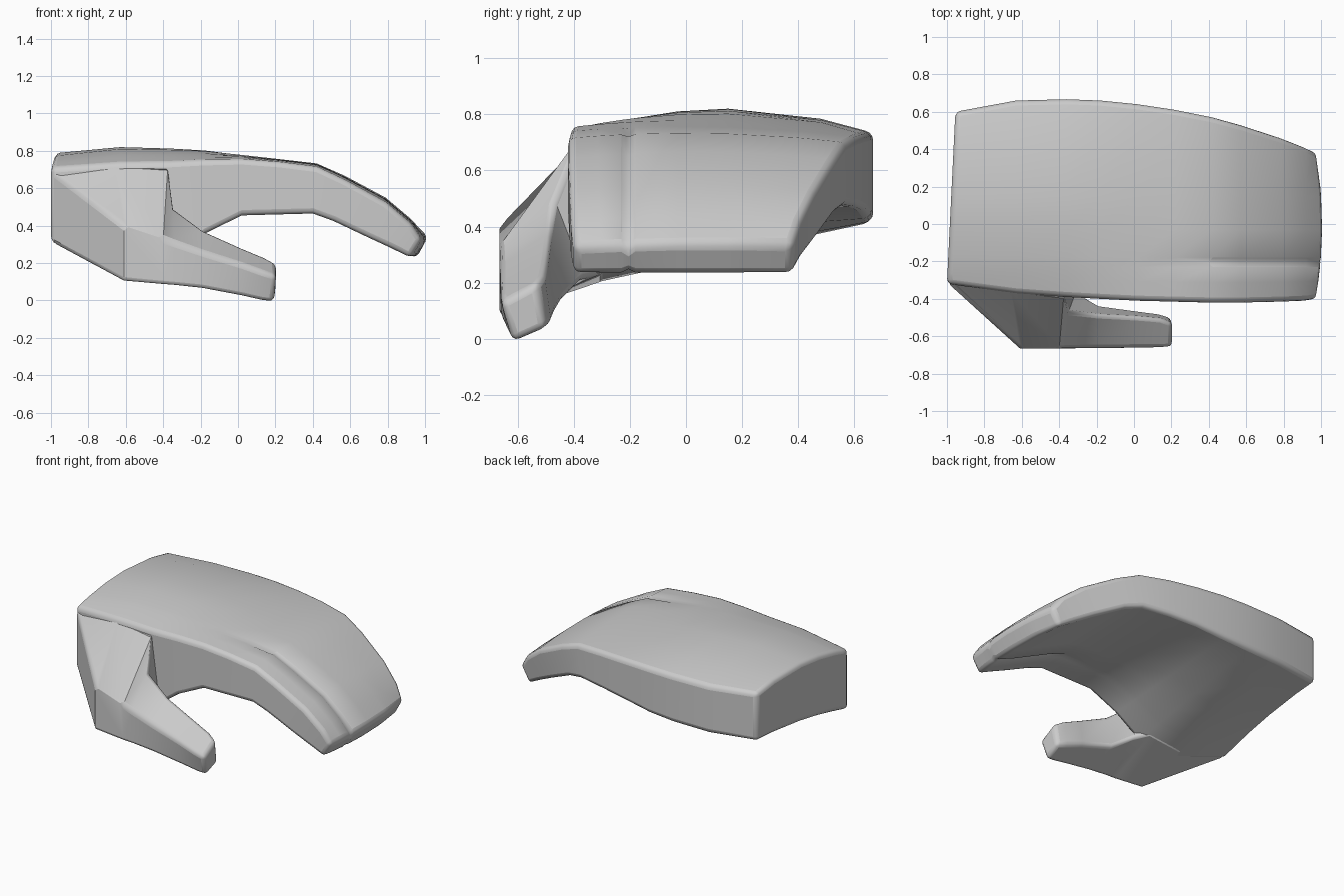
import bpy, bmesh


def loft(name, rings, bevel, strip_caps=False):
    """Skin a list of equal-length point rings, cap both ends, soften edges."""
    bm = bmesh.new()
    vr = [[bm.verts.new(p) for p in r] for r in rings]
    n = len(vr[0])
    for a, b in zip(vr, vr[1:]):
        for i in range(n):
            j = (i + 1) % n
            bm.faces.new((a[i], a[j], b[j], b[i]))
    for r in (vr[0], vr[-1]):
        if strip_caps:             # strips keep the groove clean
            for i in range(n // 2 - 1):
                bm.faces.new((r[i], r[i + 1], r[n - 2 - i], r[n - 1 - i]))
        else:
            bm.faces.new(r)
    bmesh.ops.recalc_face_normals(bm, faces=bm.faces[:])
    me = bpy.data.meshes.new(name)
    bm.to_mesh(me)
    bm.free()
    ob = bpy.data.objects.new(name, me)
    bpy.context.collection.objects.link(ob)
    mod = ob.modifiers.new("soft_edges", 'BEVEL')
    mod.width = bevel
    mod.segments = 3
    mod.limit_method = 'ANGLE'
    mod.angle_limit = 0.9
    bpy.ops.object.select_all(action='DESELECT')
    bpy.context.view_layer.objects.active = ob
    ob.select_set(True)
    bpy.ops.object.shade_smooth_by_angle(angle=0.7)
    return ob


# Palm and fingers: x top, x bottom, y front, y back,
# top z front, crown height, top z back, bottom z front, bottom z back, groove depth
sections = [
    (-1.00, -1.00, -.32, .60, .71, .06, .745, .305, .42, 0),
    (-.63, -.63, -.37, .66, .735, .085, .735, .19, .415, 0),
    (-.36, -.36, -.39, .667, .74, .075, .735, .22, .42, 0),
    (-.18, -.18, -.40, .66, .75, .06, .735, .355, .43, 0),
    (.02, .02, -.41, .64, .755, .035, .73, .455, .455, 0),
    (.22, .21, -.415, .61, .74, .025, .72, .46, .47, .004),
    (.42, .40, -.42, .57, .715, .025, .70, .465, .475, .015),
    (.57, .51, -.42, .53, .645, .025, .64, .425, .445, .02),
    (.79, .70, -.415, .46, .525, .025, .525, .335, .35, .02),
    (.92, .82, -.41, .41, .415, .02, .425, .28, .285, .02),
    (1.015, .955, -.40, .38, .325, .01, .335, .228, .228, .02),
]
G = -.205
rings = []
for k, (xt, xb, y0, y1, tf, crown, tb, bf, bb, dip) in enumerate(sections):

    def xpos(x, y):
        if k == 0:                                # slanted wrist
            return x + .045 * max(0, (y + .32) / .92)
        u = (2 * y - y0 - y1) / (y1 - y0)         # bowed fingertips
        return x - (.035 * u * u if k == len(sections) - 1 else 0)

    top, bot = [], []
    for y in (y0, (y0 + G) / 2, G - .025, G, G + .025, -.03, .15, y1 - .18, y1):
        t = (y - y0) / (y1 - y0)
        d = dip if y == G else 0
        arch = .03 * 4 * t * (1 - t) if k == 0 else 0
        top.append((xpos(xt, y), y, tf + (tb - tf) * t + crown * 4 * t * (1 - t) - d))
        bot.append((xpos(xb, y), y, bf + (bb - bf) * t + d * .6 + arch))
    rings.append(top + bot[::-1])
loft("palm_and_fingers", rings, .035, True)

# Thumb with web: outer bottom, outer top, inner top, inner bottom
thumb = [
    [(-.985, -.325, .30), (-.985, -.325, .685), (-.985, -.28, .70), (-.985, -.25, .33)],
    [(-.61, -.665, .10), (-.61, -.665, .40), (-.66, -.34, .735), (-.62, -.28, .21)],
    [(-.40, -.665, .08), (-.40, -.665, .33), (-.375, -.38, .72), (-.38, -.28, .24)],
    [(-.34, -.66, .075), (-.34, -.665, .31), (-.35, -.47, .50), (-.31, -.36, .22)],
    [(-.19, -.655, .06), (-.19, -.665, .26), (-.19, -.485, .38), (-.19, -.435, .14)],
    [(.02, -.635, .02), (.02, -.665, .195), (.02, -.495, .285), (.02, -.465, .09)],
    [(.13, -.62, -.005), (.13, -.665, .155), (.14, -.505, .235), (.13, -.48, .055)],
    [(.19, -.615, -.012), (.205, -.66, .13), (.205, -.53, .20), (.20, -.50, .04)],
]
loft("thumb", thumb, .025)
